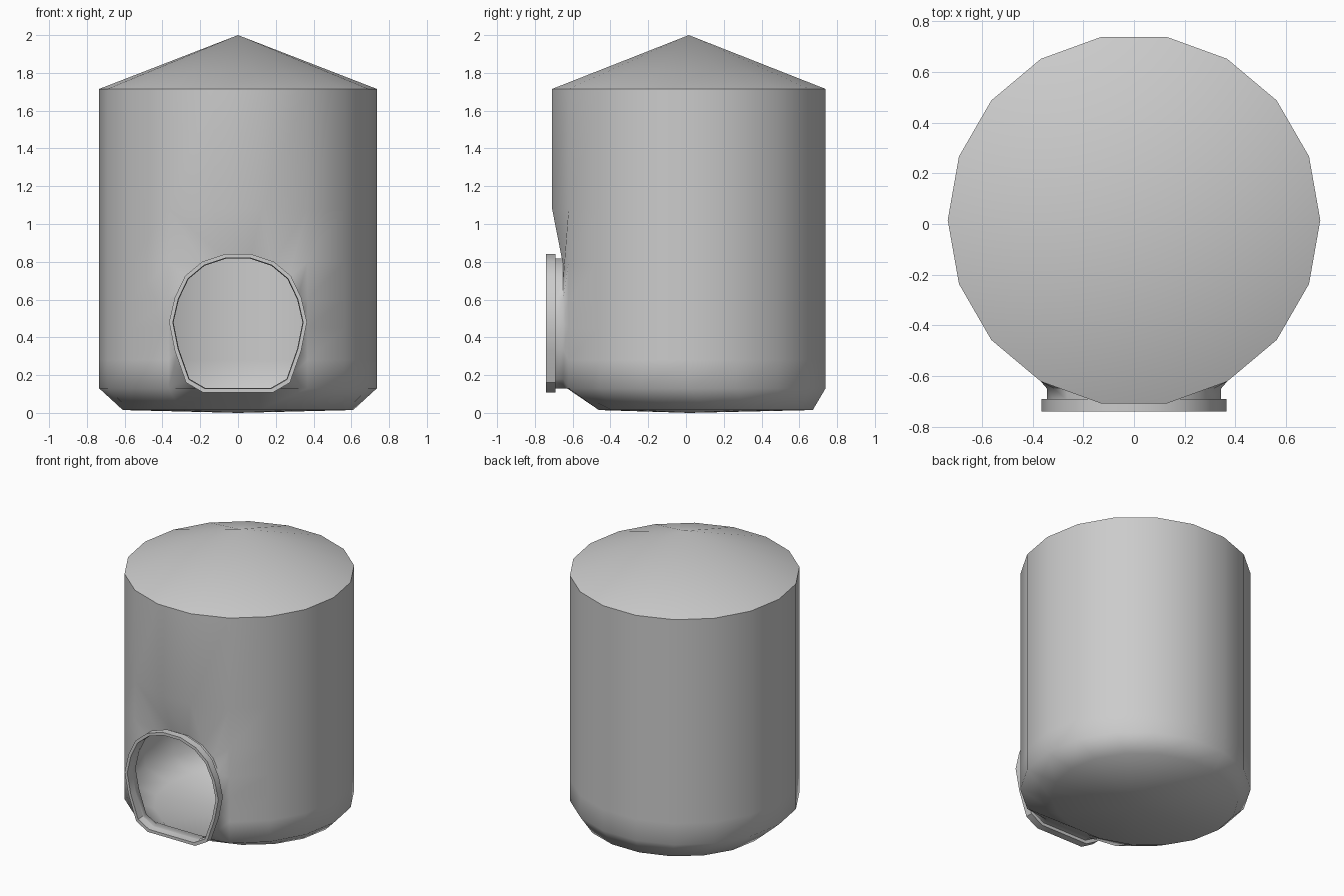
import bpy, bmesh, math

cube = bpy.data.objects.get("Cube")
if cube:
    bpy.data.objects.remove(cube, do_unlink=True)

GREY = (0.6, 0.6, 0.6, 1)
grey = bpy.data.materials.new("plain grey")
grey.use_nodes = True
grey.diffuse_color = GREY
grey.node_tree.nodes["Principled BSDF"].inputs["Base Color"].default_value = GREY

SIDES, RADIUS, CY = 18, 0.735, 0.015
EAVES = 1.715
# right half of the horseshoe opening, from top to bottom (x, z)
ARCH = [(0.07, 0.84), (0.19, 0.80), (0.28, 0.725), (0.335, 0.61),
        (0.365, 0.48), (0.335, 0.33), (0.275, 0.16), (0.185, 0.108)]
ARCH_Z = 0.474


def finish(bm, name, angle):
    bmesh.ops.recalc_face_normals(bm, faces=bm.faces)
    mesh = bpy.data.meshes.new(name)
    bm.to_mesh(mesh)
    bm.free()
    obj = bpy.data.objects.new(name, mesh)
    bpy.context.collection.objects.link(obj)
    mesh.materials.append(grey)
    bpy.ops.object.select_all(action='DESELECT')
    obj.select_set(True)
    bpy.context.view_layer.objects.active = obj
    bpy.ops.object.shade_smooth_by_angle(angle=math.radians(angle))
    return obj


def arch_loop(bm, y, scale):
    """Closed loop of the opening, clockwise from the top right."""
    pts = ARCH + [(-x, z) for x, z in reversed(ARCH)]
    return [bm.verts.new((x * scale, y, ARCH_Z + (z - ARCH_Z) * scale)) for x, z in pts]


def bridge(bm, a, b):
    n = len(a)
    for i in range(n):
        bm.faces.new((a[i], a[(i + 1) % n], b[(i + 1) % n], b[i]))


def ring(bm, z, rx, ry, cy):
    return [bm.verts.new((rx * math.cos(math.tau * i / SIDES),
                          cy + ry * math.sin(math.tau * i / SIDES), z))
            for i in range(SIDES)]


# Hollow body with roof, floor and flared entrance
bm = bmesh.new()
floor = ring(bm, 0.015, 0.61, 0.575, 0.105)
rows = [ring(bm, z, RADIUS, RADIUS, CY)
        for z in (0.13, 0.28, 0.45, 0.6, 0.8, 1.08)]
eaves = ring(bm, EAVES, RADIUS, RADIUS, CY)
LEFT, MID_L, MID_R, RIGHT = 12, 13, 14, 15   # columns around the opening

bridge(bm, floor, rows[0])
bridge(bm, rows[-1], eaves)
for low, high in zip(rows, rows[1:]):
    for i in range(SIDES):
        if not LEFT <= i < RIGHT:
            j = (i + 1) % SIDES
            bm.faces.new((low[i], low[j], high[j], high[i]))

for cap, z in ((floor, 0.0), (eaves, 2.0)):
    tip = bm.verts.new((0, CY, z))
    for i in range(SIDES):
        bm.faces.new((cap[i], cap[(i + 1) % SIDES], tip))

# Entrance: wall edge blends into the neck
for i in (MID_L, MID_R):
    rows[0][i].co.y = -0.63
edge = [rows[-1][MID_R]] + [r[RIGHT] for r in reversed(rows)] + [rows[0][MID_R]]
edge += [rows[0][MID_L]] + [r[LEFT] for r in rows] + [rows[-1][MID_L]]
neck = arch_loop(bm, -0.65, 0.94)
neck_end = arch_loop(bm, -0.695, 0.94)
bridge(bm, edge, neck)
bridge(bm, neck, neck_end)
# unused columns inside the opening
bmesh.ops.delete(bm, geom=[v for v in bm.verts if not v.link_faces], context='VERTS')
finish(bm, "body", 60)

# Rim around the entrance
bm = bmesh.new()
loops = [arch_loop(bm, y, s) for y, s in
         ((-0.69, 0.935), (-0.69, 1), (-0.74, 1), (-0.74, 0.945))]
for k in range(4):
    bridge(bm, loops[k], loops[(k + 1) % 4])
finish(bm, "entrance_rim", 40)
